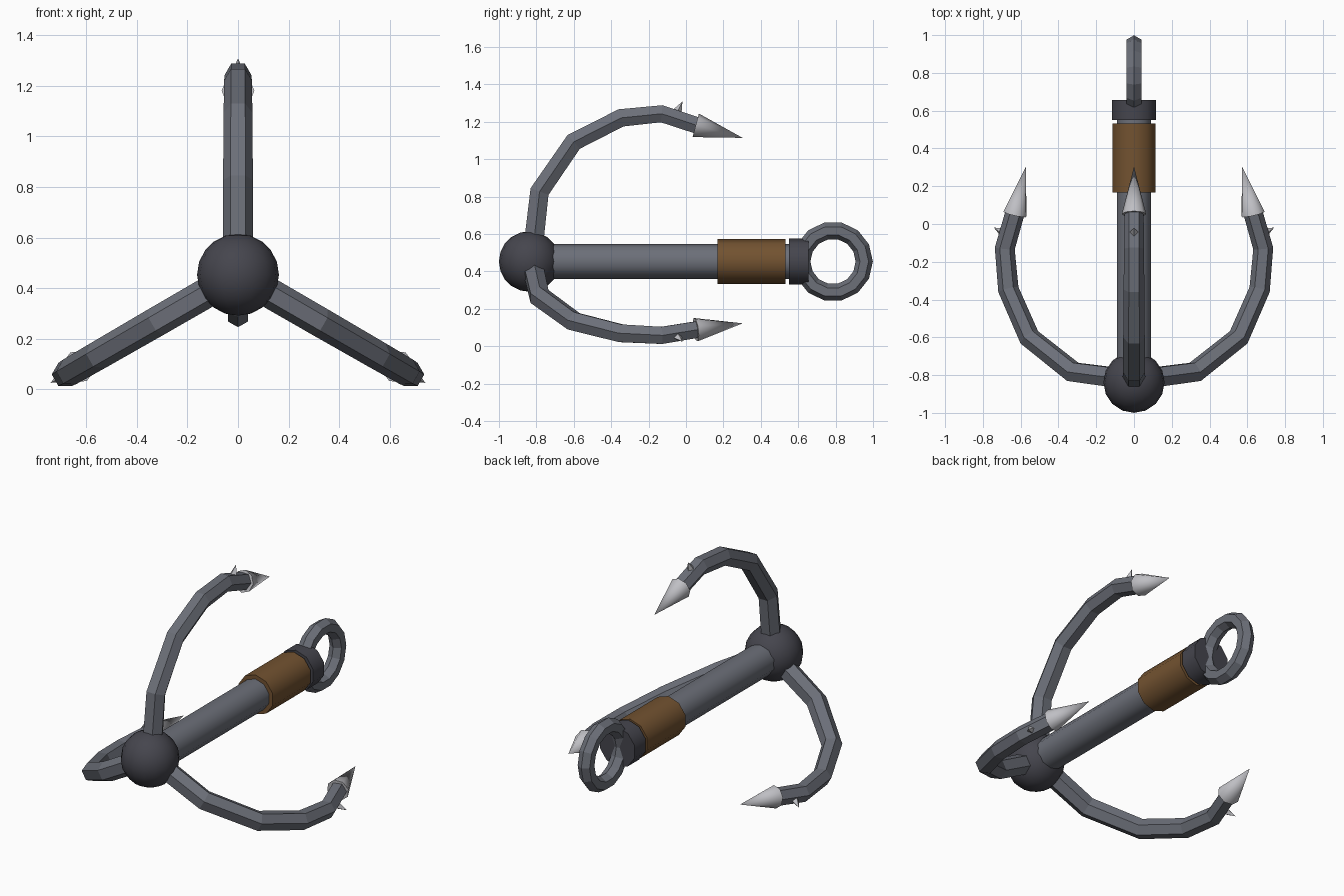
import bpy, bmesh, math
from mathutils import Vector

if "Cube" in bpy.data.objects:
    bpy.data.objects.remove(bpy.data.objects["Cube"])

AXIS_Z = 0.453


def material(name, rgb):
    m = bpy.data.materials.new(name)
    m.diffuse_color = (*rgb, 1)
    m.use_nodes = True
    m.node_tree.nodes["Principled BSDF"].inputs["Base Color"].default_value = m.diffuse_color
    return m


STEEL = material("grey steel", (0.15, 0.16, 0.19))
DARK = material("dark iron", (0.06, 0.06, 0.075))
GRIP = material("brown leather", (0.17, 0.085, 0.03))
SILVER = material("bright tip", (0.52, 0.52, 0.55))


def finish(ob, mat, smooth=0):
    ob.data.materials.append(mat)
    if smooth:
        bpy.ops.object.select_all(action='DESELECT')
        ob.select_set(True)
        bpy.context.view_layer.objects.active = ob
        bpy.ops.object.shade_smooth_by_angle(angle=math.radians(smooth))


def sweep(name, path, sides, mat, phase=0.0, turn=0.0, smooth=0):
    """Sweep a polygon along (y, height, radius) points, then turn about the y axis."""
    bm = bmesh.new()
    pts = [Vector((0, y, h)) for y, h, r in path]
    side = Vector((1, 0, 0))
    rings = []
    for i, p in enumerate(pts):
        a = (p - pts[i - 1]).normalized() if i else (pts[1] - p).normalized()
        b = (pts[i + 1] - p).normalized() if i < len(pts) - 1 else a
        up = side.cross((a + b).normalized())
        ring = []
        for k in range(sides):
            t = phase + k * math.tau / sides
            ring.append(bm.verts.new(p + (side * math.cos(t) + up * math.sin(t)) * path[i][2]))
        rings.append(ring)
    for r0, r1 in zip(rings, rings[1:]):
        for k in range(sides):
            j = (k + 1) % sides
            bm.faces.new((r0[k], r0[j], r1[j], r1[k]))
    bm.faces.new(rings[0])
    bm.faces.new(rings[-1])
    bmesh.ops.remove_doubles(bm, verts=bm.verts, dist=0.0005)
    bmesh.ops.recalc_face_normals(bm, faces=bm.faces)
    me = bpy.data.meshes.new(name)
    bm.to_mesh(me)
    bm.free()
    ob = bpy.data.objects.new(name, me)
    bpy.context.collection.objects.link(ob)
    ob.location.z = AXIS_Z
    ob.rotation_euler.y = turn
    finish(ob, mat, smooth)
    return ob


# Straight parts along the axis
UP = math.pi / 2
for name, y0, y1, r, mat in (("shaft", -0.84, 0.60, 0.094, STEEL),
                             ("grip", 0.168, 0.532, 0.119, GRIP),
                             ("collar", 0.55, 0.656, 0.122, DARK)):
    sweep(name, [(y0, 0, r), (y1, 0, r)], 10, mat, phase=UP, smooth=40)

# Round hub at the crown
bpy.ops.mesh.primitive_uv_sphere_add(segments=16, ring_count=10, radius=0.162,
                                     location=(0, -0.838, AXIS_Z))
hub = bpy.context.object
hub.name = "hub"
finish(hub, DARK, 40)

# Rope ring, standing in the side plane
bpy.ops.mesh.primitive_torus_add(major_segments=14, minor_segments=6,
                                 major_radius=0.167, minor_radius=0.046,
                                 location=(0, 0.786, AXIS_Z),
                                 rotation=(math.pi / 2, 0, math.pi / 2))
ring = bpy.context.object
ring.name = "rope_ring"
finish(ring, STEEL)

# Three hooks with pointed tips and small barbs
HOOK = [(-0.82, 0.05, 0.060), (-0.783, 0.374, 0.059), (-0.60, 0.640, 0.057),
        (-0.347, 0.768, 0.055), (-0.13, 0.790, 0.053), (0.07, 0.724, 0.051)]
for i in range(3):
    turn = i * math.tau / 3
    sweep(f"hook_{i + 1}", HOOK, 6, STEEL, turn=turn)
    sweep(f"hook_tip_{i + 1}", [(0.052, 0.728, 0.065), (0.303, 0.661, 0.0)], 8, SILVER,
          phase=UP, turn=turn, smooth=50)
    sweep(f"barb_{i + 1}", [(-0.052, 0.79, 0.030), (-0.019, 0.856, 0.0)], 4, SILVER,
          phase=UP, turn=turn)
